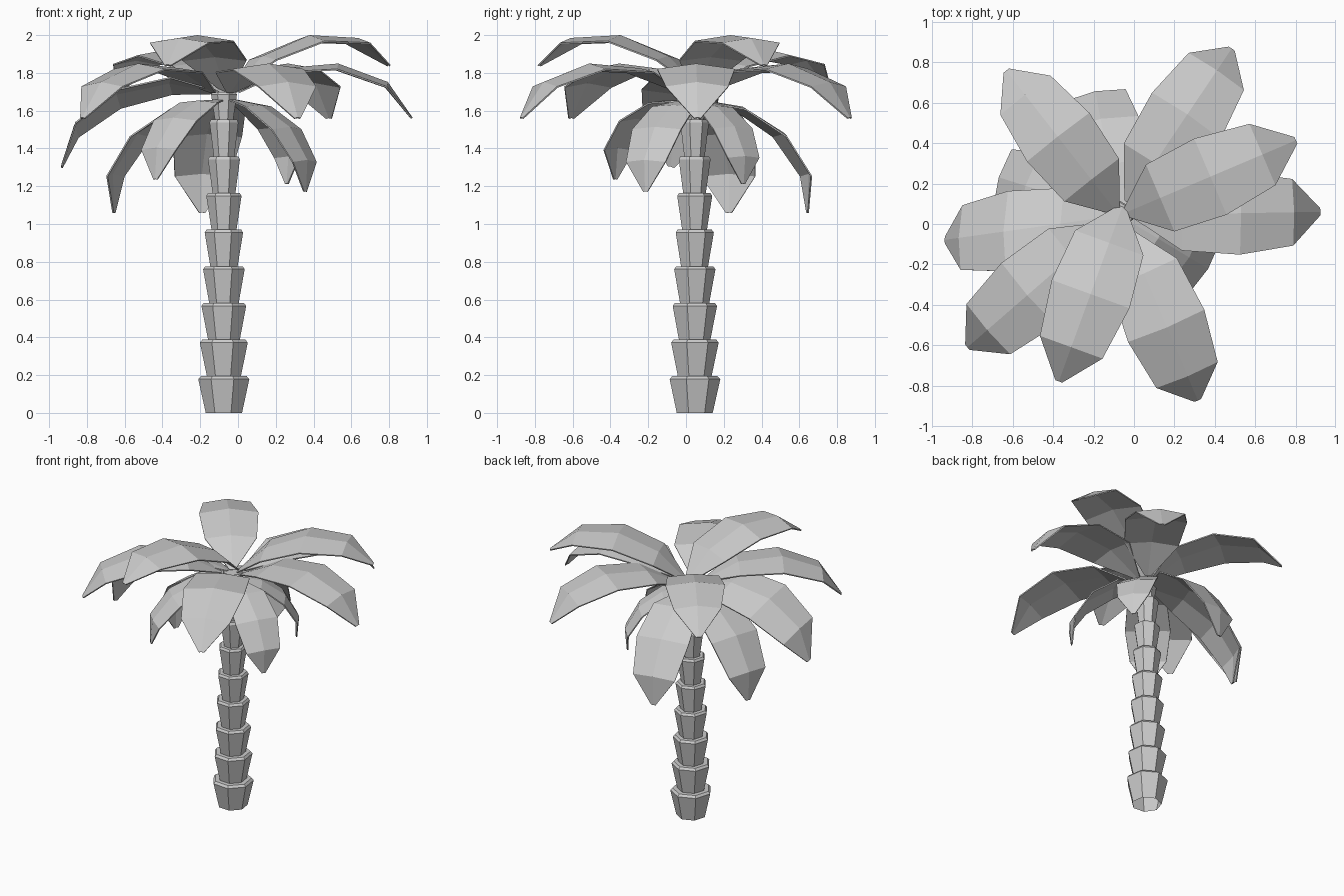
import bpy, bmesh
from math import cos, sin, radians, pi
from mathutils import Vector

if "Cube" in bpy.data.objects:
    bpy.data.objects.remove(bpy.data.objects["Cube"], do_unlink=True)

grey = bpy.data.materials.new("plain grey")
grey.use_nodes = True
color = (0.6, 0.6, 0.6, 1)
grey.diffuse_color = color
grey.node_tree.nodes["Principled BSDF"].inputs["Base Color"].default_value = color

CENTRE = Vector((-0.073, 0.043, 0))


def finish(bm, name):
    bmesh.ops.recalc_face_normals(bm, faces=bm.faces)
    mesh = bpy.data.meshes.new(name)
    bm.to_mesh(mesh)
    bm.free()
    mesh.materials.append(grey)
    obj = bpy.data.objects.new(name, mesh)
    obj.location = CENTRE
    bpy.context.collection.objects.link(obj)
    return obj


# Trunk: stacked flaring tiers in one seven-sided lathe, open at the bottom
def build_trunk(tiers=9, pitch=0.194, sides=7):
    profile = []
    for i in range(tiers):
        z, rim = i * pitch, 0.139 - i * 0.0086
        rise = pitch if i < tiers - 1 else pitch * 0.75
        profile += [(rim * 0.71, z), (rim, z + rise * 0.92), (rim * 0.9, z + rise)]
    angles = [radians(-120) + k * 2 * pi / sides for k in range(sides)]
    bm = bmesh.new()
    rings = [[bm.verts.new((r * cos(a), r * sin(a), z)) for a in angles] for r, z in profile]
    for low, high in zip(rings, rings[1:]):
        for k in range(sides):
            n = (k + 1) % sides
            bm.faces.new((low[k], low[n], high[n], high[k]))
    bm.faces.new(rings[-1])
    finish(bm, "trunk")


# Frond stations: distance out, height, half width, drop of the edges
STATIONS = [(0, 0, 0.02, 0), (0.19, 0.19, 0.18, 0.02), (0.46, 0.3, 0.205, 0.03),
            (0.74, 0.285, 0.165, 0.025), (0.92, 0.145, 0.018, 0.004)]


def build_frond(name, heading, tilt, roll, scale, start, z):
    h, t, r = radians(heading), radians(tilt), radians(roll)
    out, side = Vector((cos(h), sin(h), 0)), Vector((-sin(h), cos(h), 0))
    forward = out * cos(t) - Vector((0, 0, sin(t)))
    normal = out * sin(t) + Vector((0, 0, cos(t)))
    across = side * cos(r) + normal * sin(r)
    base = out * start + Vector((0, 0, z))
    bm = bmesh.new()
    rows = []
    for s, rise, width, drop in STATIONS:
        rows.append([bm.verts.new(base + scale * (
            forward * s + normal * (rise - drop * abs(k)) + across * (k * width)))
            for k in (-1, 0, 1)])
    for a, b in zip(rows, rows[1:]):
        for k in (0, 1):
            bm.faces.new((a[k], b[k], b[k + 1], a[k + 1]))
    leaf = finish(bm, name)
    solid = leaf.modifiers.new("thickness", "SOLIDIFY")
    solid.thickness = 0.008
    solid.offset = -1


build_trunk()

# Crown: tilt, roll, scale, start radius, base height, headings
LAYERS = {
    "upper_right_frond": (0, 0, 1, 0.03, 1.7, (23,)),
    "upper_front_frond": (0, 0, 1, -0.045, 1.7, (-110,)),
    "upper_back_frond": (8, 0, 0.955, 0.02, 1.7, (128,)),
    "middle_frond": (17.3, 0, 1, 0.075, 1.7, (1, 56, -67, -139)),
    "left_frond": (34, 17, 1, 0.03, 1.7, (188,)),
    "hanging_frond": (54, 0, 0.91, 0.02, 1.66, (101, 162.5)),
    "small_front_frond": (47, 0, 0.735, 0.02, 1.66, (-131,)),
    "small_side_frond": (55, 0, 0.735, 0.03, 1.665, (-31,)),
    "small_back_frond": (57, 0, 0.645, 0.025, 1.66, (38,)),
}
for label, (tilt, roll, scale, start, z, headings) in LAYERS.items():
    for n, heading in enumerate(headings, 1):
        build_frond(f"{label}_{n}", heading, tilt, roll, scale, start, z)
